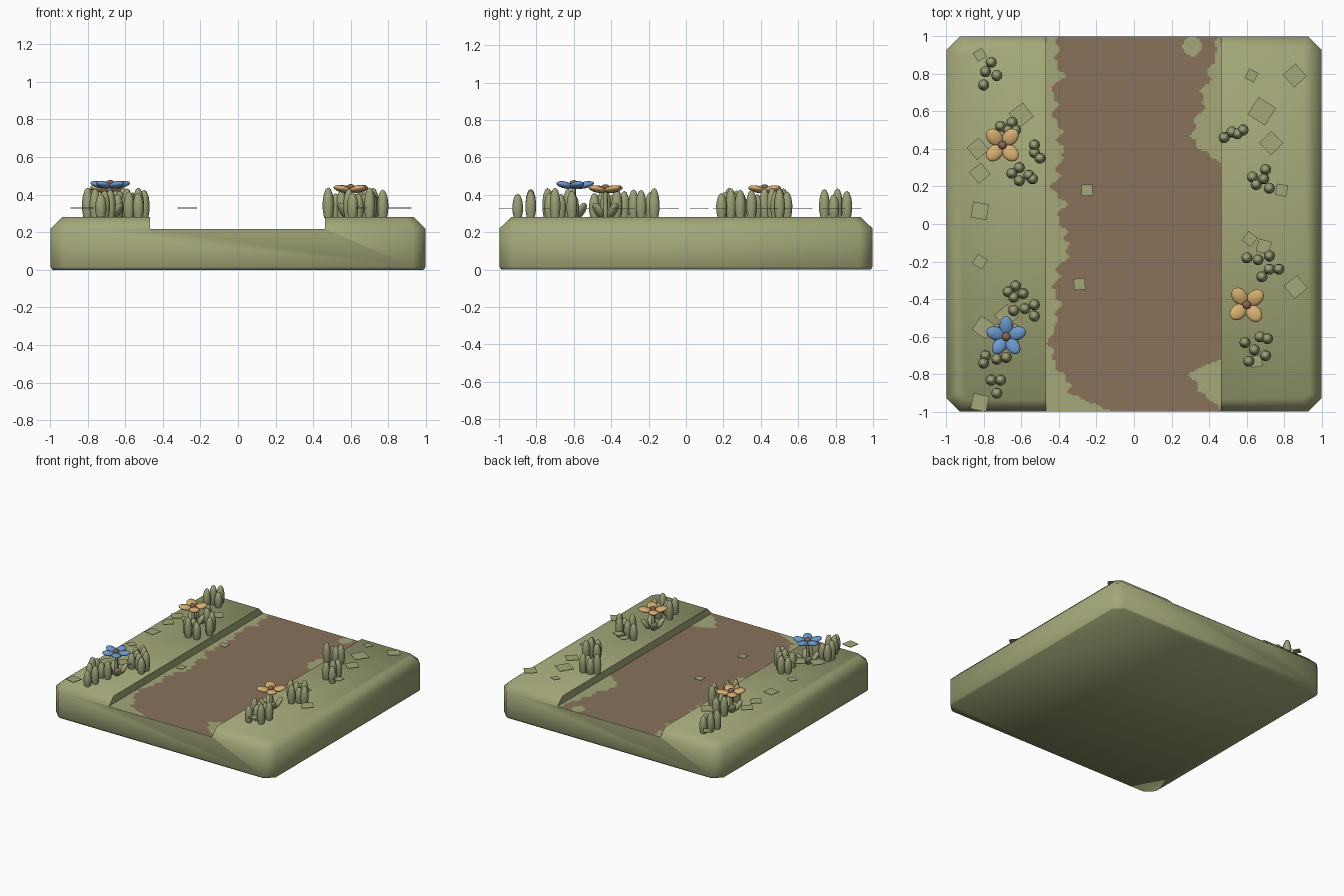
import bpy, bmesh, math
from mathutils import Matrix, Vector

if "Cube" in bpy.data.objects:
    bpy.data.objects.remove(bpy.data.objects["Cube"])


def material(name, rgb):
    m = bpy.data.materials.new(name)
    m.diffuse_color = (*rgb, 1)
    m.use_nodes = True
    m.node_tree.nodes["Principled BSDF"].inputs["Base Color"].default_value = m.diffuse_color
    return m


GRASS = material("grass green", (0.37, 0.39, 0.19))
BLADE = material("blade green", (0.33, 0.35, 0.18))
DIRT = material("dirt brown", (0.25, 0.17, 0.105))
ORANGE = material("petal orange", (0.68, 0.43, 0.17))
BLUE = material("petal blue", (0.15, 0.32, 0.62))
CENTRE = material("flower centre brown", (0.24, 0.13, 0.08))


def make(name, bm, *mats, smooth=None):
    me = bpy.data.meshes.new(name)
    bmesh.ops.recalc_face_normals(bm, faces=bm.faces)
    bm.to_mesh(me)
    bm.free()
    ob = bpy.data.objects.new(name, me)
    bpy.context.collection.objects.link(ob)
    for m in mats:
        me.materials.append(m)
    if smooth:
        bpy.ops.object.select_all(action='DESELECT')
        ob.select_set(True)
        bpy.context.view_layer.objects.active = ob
        bpy.ops.object.shade_smooth_by_angle(angle=math.radians(smooth))
    return ob


def lathe(bm, profile, mat, n=10):
    """Revolved (radius, height) profile with pole points at both ends."""
    rings = []
    for r, z in profile:
        if r == 0:
            rings.append([bm.verts.new(mat @ Vector((0, 0, z)))] * n)
        else:
            rings.append([bm.verts.new(mat @ Vector((r * math.cos(math.tau * i / n),
                                                    r * math.sin(math.tau * i / n), z)))
                          for i in range(n)])
    for a, b in zip(rings, rings[1:]):
        for i in range(n):
            q = list(dict.fromkeys((a[i], a[(i + 1) % n], b[(i + 1) % n], b[i])))
            bm.faces.new(q)


def ball(bm, mat):
    bmesh.ops.create_uvsphere(bm, u_segments=14, v_segments=8, radius=1, matrix=mat)


def lerp(table, y):
    """Value at y of a list spread evenly from y = 1 down to y = -1."""
    t = min(max((1 - y) / 2, 0), 0.9999) * (len(table) - 1)
    i = int(t)
    return table[i] + (table[i + 1] - table[i]) * (t - i)


# Ground block: stacked octagonal rings with a bevelled top
bm = bmesh.new()
rings = []
for z, inset in ((0, 0.012), (0.015, 0.003), (0.22, 0.003), (0.28, 0.065)):
    a, c = 1 - inset, 0.93 - inset * 0.5
    pts = [(a, -c), (a, c), (c, a), (-c, a), (-a, c), (-a, -c), (-c, -a), (c, -a)]
    rings.append([bm.verts.new((x, y, z)) for x, y in pts])
for lo, hi in zip(rings, rings[1:]):
    for i in range(8):
        bm.faces.new((lo[i], lo[(i + 1) % 8], hi[(i + 1) % 8], hi[i]))
bm.faces.new(rings[0])
bm.faces.new(rings[-1])
ground = make("grass_ground", bm, GRASS)

# Sunken lane cut through the block
X0, X1 = -0.468, 0.463
bm = bmesh.new()
bmesh.ops.create_cube(bm, size=1, matrix=Matrix.Translation(((X0 + X1) / 2, 0, 0.417))
                      @ Matrix.Diagonal((X1 - X0, 3, 0.4, 1)))
cutter = make("lane_cutter", bm, GRASS)
mod = ground.modifiers.new("lane", 'BOOLEAN')
mod.object, mod.operation, mod.solver = cutter, 'DIFFERENCE', 'EXACT'
bpy.context.view_layer.objects.active = ground
ground.select_set(True)
bpy.ops.object.modifier_apply(modifier="lane")
bpy.data.objects.remove(cutter)
bpy.ops.object.select_all(action='DESELECT')
ground.select_set(True)
bpy.context.view_layer.objects.active = ground
bpy.ops.object.shade_smooth_by_angle(angle=math.radians(60))

# Lane floor: fine grid, dirt inside a ragged border, grass outside
LEFT = [-.39, -.42, -.38, -.43, -.42, -.40, -.38, -.40, -.43, -.37, -.40,
        -.34, -.38, -.42, -.41, -.40, -.45, -.44, -.38, -.33, -.12]
RIGHT = [.46, .43, .40, .37, .36, .30, .35, .48, .48, .48, .48,
         .48, .48, .48, .48, .48, .48, .48, .28, .37, .47]
bm = bmesh.new()
bmesh.ops.create_grid(bm, x_segments=90, y_segments=190, size=0.5,
                      matrix=Matrix.Translation(((X0 + X1) / 2, 0, 0.22))
                      @ Matrix.Diagonal((X1 - X0, 1.994, 1, 1)))
for f in bm.faces:
    x, y, _ = f.calc_center_median()
    wob = 0.014 * math.sin(47 * y + 9 * x) + 0.012 * math.sin(83 * y - 30 * x)
    dirt = lerp(LEFT, y) + wob < x < lerp(RIGHT, y) + wob * 0.8
    if math.hypot(x - 0.31, y - 0.945) < 0.05:
        dirt = False
    f.material_index = 1 if dirt else 0
make("lane_floor", bm, GRASS, DIRT)

# Grass tufts: pointed blades grouped by clump
TUFTS = [
    [(-.76, .86), (-.79, .81), (-.73, .79), (-.80, .74)],
    [(-.71, .52), (-.65, .54), (-.63, .50), (-.67, .50)],
    [(-.53, .42), (-.53, .38), (-.50, .35)],
    [(-.65, .27), (-.61, .30), (-.61, .23), (-.56, .26), (-.54, .24)],
    [(-.67, -.36), (-.63, -.33), (-.59, -.37), (-.64, -.39)],
    [(-.64, -.46), (-.53, -.43), (-.58, -.45), (-.53, -.49)],
    [(-.79, -.70), (-.80, -.74), (-.73, -.72), (-.68, -.71)],
    [(-.76, -.83), (-.71, -.83), (-.73, -.90)],
    [(.48, .46), (.52, .49), (.55, .48), (.58, .50)],
    [(.70, .29), (.63, .25), (.69, .24), (.65, .21), (.72, .19)],
    [(.60, -.18), (.66, -.19), (.72, -.17), (.72, -.24), (.77, -.24), (.68, -.28)],
    [(.67, -.60), (.59, -.63), (.71, -.61), (.64, -.67), (.70, -.70), (.61, -.73)],
]
PROFILE = [(0, 0), (.022, 0), (.029, .25), (.030, .5), (.025, .75), (.014, .94), (0, 1)]
for k, tuft in enumerate(TUFTS):
    bm = bmesh.new()
    for i, (x, y) in enumerate(tuft):
        h = 0.145 + 0.018 * math.sin(2.3 * i + k)
        lathe(bm, PROFILE, Matrix.Translation((x, y, 0.275)) @ Matrix.Diagonal((1, 1, h, 1)))
    make(f"grass_tuft_{k + 1}", bm, BLADE, smooth=60)

# Flowers: stem, spreading leaves, petals and centre
for k, (x, y, z, n, a0, mat) in enumerate(((-.70, .42, .43, 4, 45, ORANGE),
                                           (.60, -.43, .43, 4, 40, ORANGE),
                                           (-.68, -.60, .452, 5, 90, BLUE))):
    base = Matrix.Translation((x, y, 0))
    bm = bmesh.new()
    lathe(bm, [(0, .27), (.013, .27), (.011, z), (0, z)], base, 8)
    for i in range(4):
        ball(bm, base @ Matrix.Rotation(math.radians(45 + 90 * i), 4, 'Z')
             @ Matrix.Translation((.055, 0, .315)) @ Matrix.Rotation(math.radians(35), 4, 'Y')
             @ Matrix.Diagonal((.018, .03, .05, 1)))
    make(f"flower_stem_{k + 1}", bm, BLADE, smooth=60)
    bm = bmesh.new()
    for i in range(n):
        ball(bm, base @ Matrix.Rotation(math.radians(a0) + math.tau * i / n, 4, 'Z')
             @ Matrix.Translation((.058, 0, z)) @ Matrix.Rotation(math.radians(-12), 4, 'Y')
             @ Matrix.Diagonal((.053, .04 if n == 4 else .036, .018, 1)))
    make(f"flower_petals_{k + 1}", bm, mat, smooth=60)
    bm = bmesh.new()
    ball(bm, base @ Matrix.Translation((0, 0, z + .008)) @ Matrix.Diagonal((.023, .023, .018, 1)))
    make(f"flower_centre_{k + 1}", bm, CENTRE, smooth=60)

# Thin square leaf flakes hovering over the ground: x, y, size, angle
FLAKES = [(-.82, .90, .055, 30), (-.60, .58, .095, 38), (-.83, .40, .085, 40),
          (-.82, .27, .08, 40), (-.82, .07, .085, -10), (-.82, -.20, .06, -30),
          (-.68, -.49, .09, 40), (-.80, -.55, .09, -35), (-.82, -.95, .085, -12),
          (-.25, .18, .06, 3), (-.29, -.32, .06, 4), (.855, .79, .09, 42),
          (.625, .79, .055, -28), (.68, .60, .11, -33), (.73, .43, .09, 45),
          (.785, .18, .06, -10), (.615, -.08, .06, -35), (.69, -.12, .07, -15),
          (.86, -.335, .09, 40), (.65, -.73, .06, 10)]
bm = bmesh.new()
for x, y, s, a in FLAKES:
    bmesh.ops.create_cube(bm, size=1, matrix=Matrix.Translation((x, y, .328))
                          @ Matrix.Rotation(math.radians(a), 4, 'Z')
                          @ Matrix.Diagonal((s, s, .004, 1)))
make("leaf_flakes", bm, GRASS)
